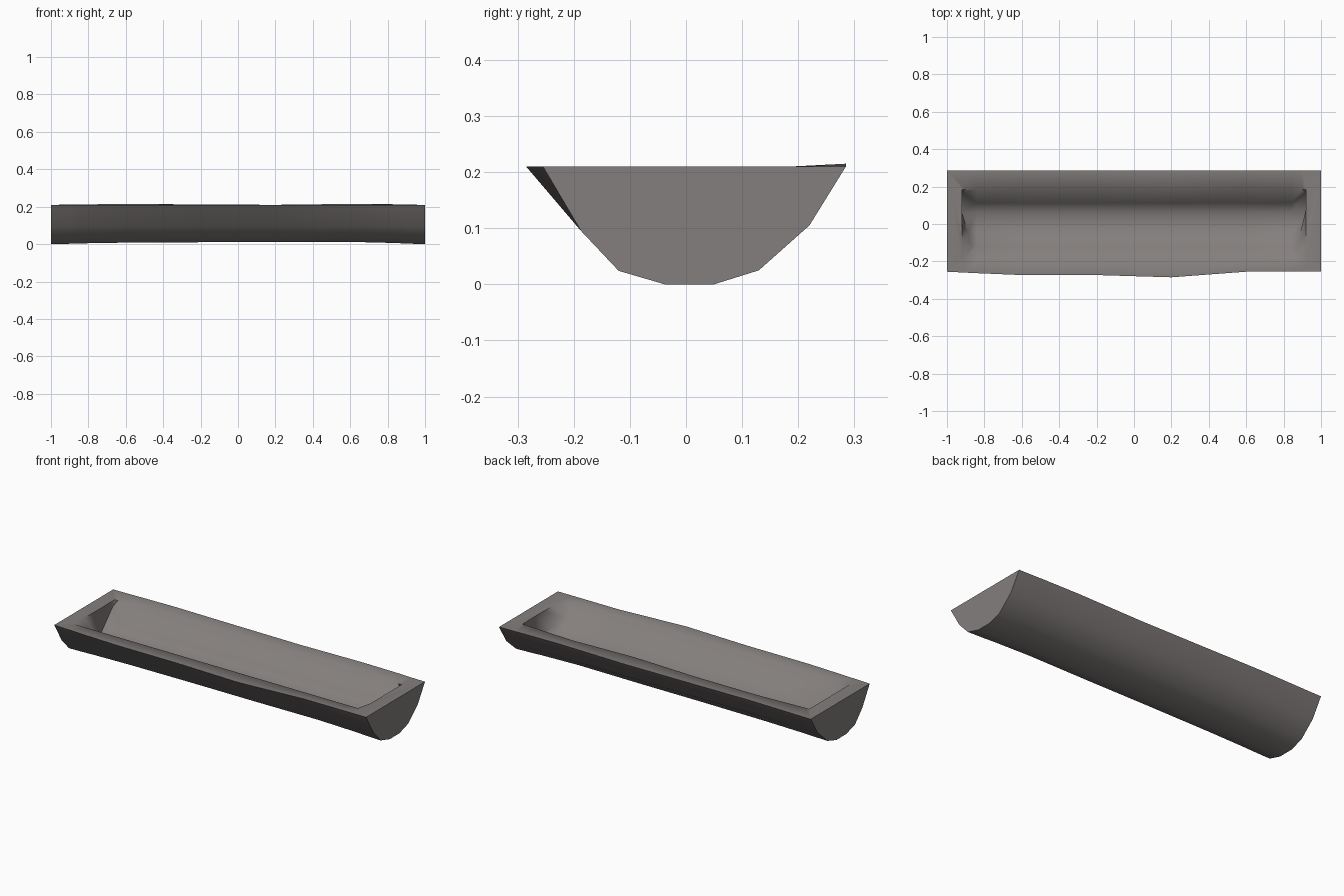
import bpy, bmesh, math

if "Cube" in bpy.data.objects:
    bpy.data.objects.remove(bpy.data.objects["Cube"])

# One warm grey colour for the whole trough
grey = bpy.data.materials.new("warm_grey")
grey.diffuse_color = (0.23, 0.212, 0.206, 1)
grey.use_nodes = True
grey.node_tree.nodes["Principled BSDF"].inputs["Base Color"].default_value = grey.diffuse_color

# Stations along the length, with slight hand-hewn irregularities
outer_x = [-1, -0.9, -0.84, -0.6, -0.2, 0.2, 0.6, 0.84, 0.9, 1]
front_y = [-0.255, -0.26, -0.263, -0.273, -0.273, -0.285, -0.255, -0.255, -0.255, -0.255]
back_z = [0.21, 0.211, 0.212, 0.215, 0.212, 0.21, 0.215, 0.213, 0.211, 0.21]
lift = [0, 0.002, 0.004, 0.008, 0.01, 0.01, 0.012, 0.006, 0.003, 0]
inner_back = [0.185, 0.186, 0.188, 0.2, 0.2, 0.185, 0.2, 0.188, 0.186, 0.185]

# Outer cross-section as (y, z), front rim to back rim
outer = [(-0.255, 0.21), (-0.187, 0.095), (-0.12, 0.024), (-0.038, 0),
         (0.05, 0), (0.13, 0.025), (0.22, 0.105), (0.285, 0.21)]
# Hollow cross-section as (y, z)
inner = [(-0.187, 0.21), (-0.12, 0.125), (-0.04, 0.08), (0.06, 0.068),
         (0.113, 0.107), (0.185, 0.21)]
# Ends of the hollow as (x, y, z): straight rim, then foot of the end wall
end_rim = [(0.92, y, 0.21) for y in (-0.187, -0.10, -0.02, 0.08, 0.14, 0.185)]
end_foot = [(0.90, -0.187, 0.21), (0.87, -0.12, 0.15), (0.89, -0.04, 0.11),
            (0.92, 0.06, 0.066), (0.92, 0.168, 0.178), (0.90, 0.186, 0.21)]

bm = bmesh.new()


def grid_faces(rows, flip):
    for a, b in zip(rows, rows[1:]):
        for i in range(len(a) - 1):
            f = [a[i], b[i], b[i + 1], a[i + 1]]
            bm.faces.new(f[::-1] if flip else f)


# Outer shell
shell = []
for k, x in enumerate(outer_x):
    row = []
    for i, (y, z) in enumerate(outer):
        if i == 0:
            y = front_y[k]
        elif i == len(outer) - 1:
            z = back_z[k]
        elif 1 < i < 6:
            z += lift[k]
        row.append(bm.verts.new((x, y, z)))
    shell.append(row)
grid_faces(shell, True)
bm.faces.new(shell[0])
bm.faces.new(shell[-1][::-1])

# Hollow with steep end walls at the back and gentle slopes at the front
hollow = []
last = len(outer_x) - 1
for k, x in enumerate(outer_x):
    if k in (0, 1, last - 1, last):
        pts = end_rim if k in (0, last) else end_foot
        pts = [(math.copysign(px, x), py, pz) for px, py, pz in pts]
    else:
        pts = [(x, y, z) for y, z in inner]
        pts[-1] = (x, inner_back[k], 0.21)
    hollow.append([bm.verts.new(p) for p in pts])
grid_faces(hollow, False)

# Flat rim joining shell and hollow
for k in range(last):
    for s in (0, -1):
        bm.faces.new([shell[k][s], shell[k + 1][s], hollow[k + 1][s], hollow[k][s]])
for k in (0, -1):
    bm.faces.new([shell[k][0], shell[k][-1]] + hollow[k][::-1])

bmesh.ops.recalc_face_normals(bm, faces=bm.faces[:])
mesh = bpy.data.meshes.new("trough")
bm.to_mesh(mesh)
bm.free()
mesh.materials.append(grey)
trough = bpy.data.objects.new("trough", mesh)
bpy.context.collection.objects.link(trough)

# Smooth surfaces, crisp outer rim and ends
bpy.context.view_layer.objects.active = trough
trough.select_set(True)
bpy.ops.object.shade_smooth_by_angle(angle=math.radians(62))
